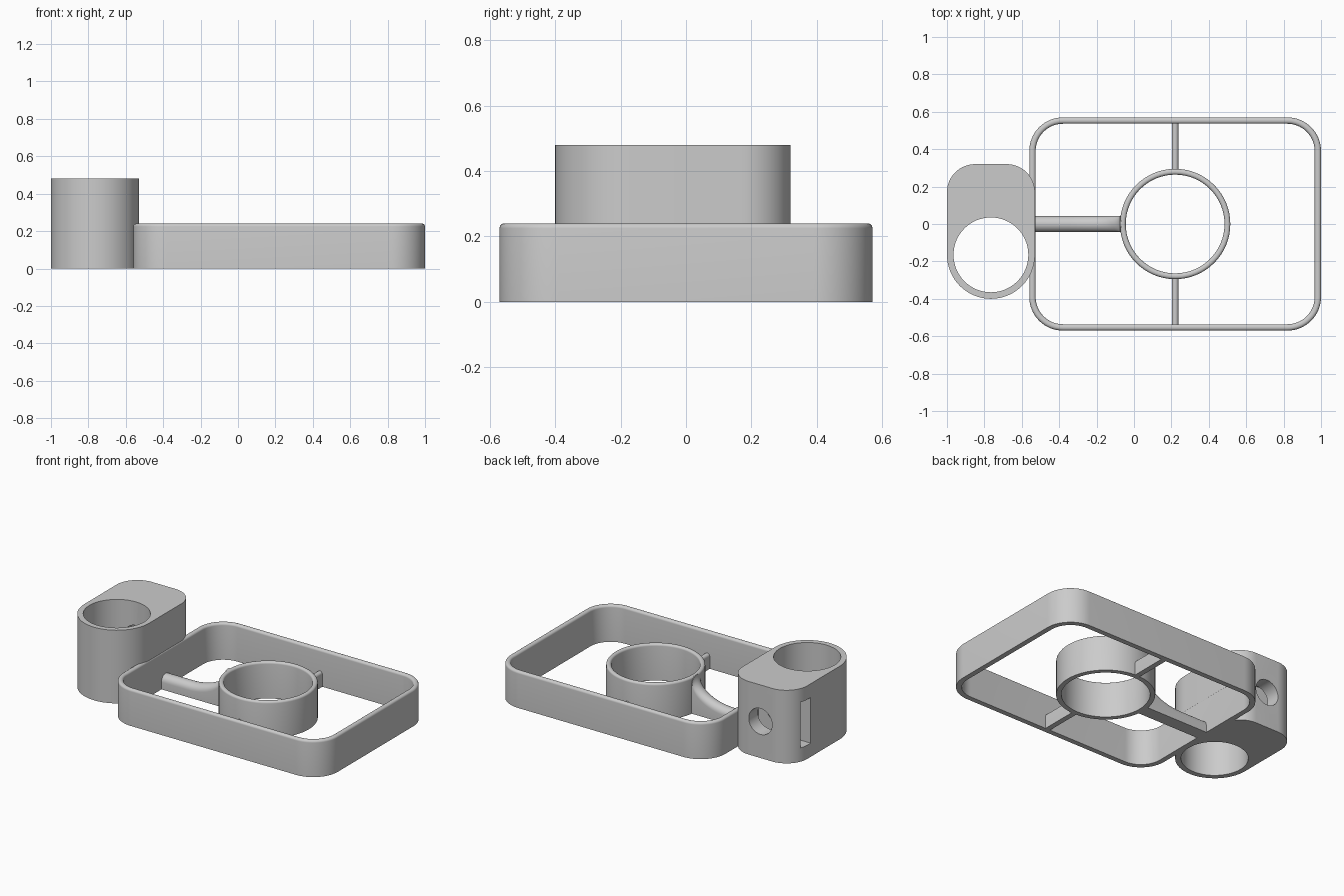
import bpy, bmesh
from math import sin, cos, pi, radians
from mathutils import Vector

default = bpy.data.objects.get("Cube")
if default:
    bpy.data.objects.remove(default, do_unlink=True)

grey = bpy.data.materials.new("light grey plastic")
grey.use_nodes = True
colour = (0.6, 0.6, 0.6, 1)
grey.diffuse_color = colour
grey.node_tree.nodes["Principled BSDF"].inputs["Base Color"].default_value = colour

WALL_H = 0.24
RING_X = 0.22
TUBE_X, TUBE_Y, TUBE_R = -0.765, -0.165, 0.235
BLOCK_H = 0.48


def loft(name, loops, closed):
    """Skin a list of point loops; join last to first when closed, else cap the ends."""
    bm = bmesh.new()
    rings = [[bm.verts.new(p) for p in loop] for loop in loops]
    pairs = list(zip(rings, rings[1:]))
    if closed:
        pairs.append((rings[-1], rings[0]))
    else:
        bm.faces.new(rings[0])
        bm.faces.new(rings[-1])
    for a, b in pairs:
        n = len(a)
        for i in range(n):
            j = (i + 1) % n
            bm.faces.new((a[i], a[j], b[j], b[i]))
    bmesh.ops.recalc_face_normals(bm, faces=bm.faces)
    mesh = bpy.data.meshes.new(name)
    bm.to_mesh(mesh)
    bm.free()
    obj = bpy.data.objects.new(name, mesh)
    bpy.context.collection.objects.link(obj)
    mesh.materials.append(grey)
    return obj


def select(obj):
    bpy.ops.object.select_all(action='DESELECT')
    obj.select_set(True)
    bpy.context.view_layer.objects.active = obj


def smooth(obj):
    select(obj)
    bpy.ops.object.shade_smooth_by_angle(angle=radians(30))


def rounded_outline(x0, x1, y0, y1, r_front, r_back, z, steps=16):
    """Rectangle with separate front and back corner radii."""
    corners = ((x1, y1, -1, -1, r_back), (x0, y1, 1, -1, r_back),
               (x0, y0, 1, 1, r_front), (x1, y0, -1, 1, r_front))
    points = []
    for k, (x, y, sx, sy, r) in enumerate(corners):
        for i in range(steps + 1):
            a = (k + i / steps) * pi / 2
            p = Vector((x + sx * r + r * cos(a), y + sy * r + r * sin(a), z))
            if not points or (p - points[-1]).length > 1e-4:
                points.append(p)
    if (points[0] - points[-1]).length < 1e-4:
        points.pop()
    return points


def wall(name, cx, hx, hy, r, thick):
    """Upright wall with a softly rounded top, following a rounded rectangle."""
    e = thick * 0.45
    profile = [(0, 0)]
    profile += [(e - e * cos(a), WALL_H - e + e * sin(a))
                for a in (i * pi / 12 for i in range(7))]
    profile += [(thick - e + e * sin(a), WALL_H - e + e * cos(a))
                for a in (i * pi / 12 for i in range(7))]
    profile.append((thick, 0))
    loops = [rounded_outline(cx - hx + d, cx + hx - d, -hy + d, hy - d,
                             r - d, r - d, z) for d, z in profile]
    smooth(loft(name, loops, True))


def rib_section(half, top):
    """Flat-bottomed section with a half-round top, as (across, up) pairs."""
    arc = [(half * cos(i * pi / 12), top - half + half * sin(i * pi / 12))
           for i in range(13)]
    return [(half, 0)] + arc + [(-half, 0)]


def cylinder(name, x, y, z, r, depth, turn=0):
    bpy.ops.mesh.primitive_cylinder_add(vertices=64, radius=r, depth=depth,
                                        location=(x, y, z), rotation=(turn, 0, 0))
    obj = bpy.context.object
    obj.name = name
    return obj


# Outer frame and central ring
wall("outer_frame", 0.22, 0.78, 0.57, 0.18, 0.034)
wall("center_ring", RING_X, 0.295, 0.295, 0.295, 0.031)

# Slim ribs between ring and frame, front and back
for name, side in (("front_rib", -1), ("back_rib", 1)):
    smooth(loft(name, [[(RING_X + u, side * y, z) for u, z in rib_section(0.0175, 0.1)]
                       for y in (0.28, 0.55)], False))

# Wide arm that sweeps up from the frame to the ring's top edge
sections = [(-0.54, 0.09)]
for i in range(17):
    a = i / 16 * pi / 2
    sections.append((-0.34 + 0.265 * sin(a), 0.24 - 0.15 * cos(a)))
sections.append((-0.053, 0.24))
smooth(loft("support_arm", [[(x, u, z) for u, z in rib_section(0.043, top)]
                            for x, top in sections], False))

# Clamp block: round front, softened back corners
block = loft("clamp_block", [rounded_outline(TUBE_X - TUBE_R, TUBE_X + TUBE_R, -0.4, 0.32,
                                             TUBE_R, 0.15, z) for z in (0, BLOCK_H)], False)

# Tube bore, screw hole and nut slot cut from the block
bore = cylinder("bore_cutter", TUBE_X, TUBE_Y, 0.24, 0.2, 1)
screw = cylinder("screw_cutter", TUBE_X, 0.2, 0.24, 0.085, 0.5, pi / 2)
bpy.ops.mesh.primitive_cube_add(size=1, location=(-0.87, 0.18, 0.24))
slot = bpy.context.object
slot.name = "slot_cutter"
slot.scale = (0.5, 0.09, 0.3)

for cutter in (bore, screw, slot):
    cutter.hide_render = True
    select(block)
    mod = block.modifiers.new("cut", 'BOOLEAN')
    mod.operation = 'DIFFERENCE'
    mod.solver = 'EXACT'
    mod.object = cutter
    bpy.ops.object.modifier_apply(modifier=mod.name)
    bpy.data.objects.remove(cutter, do_unlink=True)
for face in block.data.polygons:
    face.material_index = 0
smooth(block)
